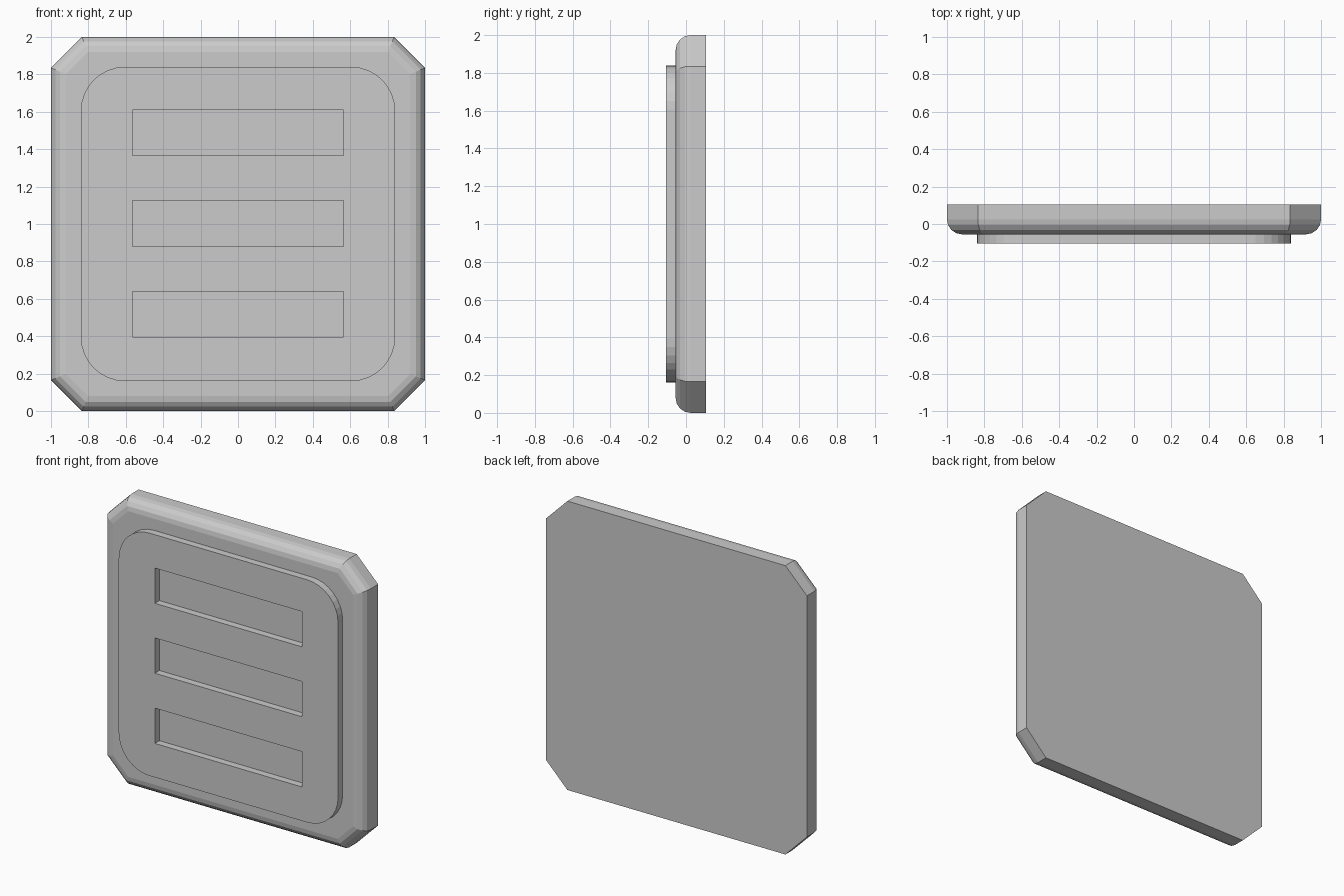
import bpy, bmesh
from math import sin, cos, pi
from mathutils import Vector

cube = bpy.data.objects.get("Cube")
if cube:
    bpy.data.objects.remove(cube, do_unlink=True)

FRONT, BACK = -0.055, 0.105      # base plate depth
PANEL_FRONT = -0.105

grey = bpy.data.materials.new("plain_grey")
GREY = (0.6, 0.6, 0.6, 1)
grey.use_nodes = True
grey.diffuse_color = GREY
for node in grey.node_tree.nodes:
    if node.type == 'BSDF_PRINCIPLED':
        node.inputs["Base Color"].default_value = GREY


def rounded_square(half, radius, steps):
    """Outline centred on the origin, with rounded (or cut, steps=1) corners."""
    points = []
    for corner, (sx, sz) in enumerate([(1, 1), (-1, 1), (-1, -1), (1, -1)]):
        for k in range(steps + 1):
            a = (corner + k / steps) * pi / 2
            points.append((sx * (half - radius) + radius * cos(a),
                           sz * (half - radius) + radius * sin(a)))
    return points


# Base plate: cut-corner square with a rounded front rim
bm = bmesh.new()
outline = rounded_square(1, 0.165, 1)
face = bm.faces.new([bm.verts.new((x, FRONT, z + 1)) for x, z in outline])
rim = list(face.edges)
grown = bmesh.ops.extrude_face_region(bm, geom=[face], use_keep_orig=True)
moved = [g for g in grown["geom"] if isinstance(g, bmesh.types.BMVert)]
bmesh.ops.translate(bm, verts=moved, vec=Vector((0, BACK - FRONT, 0)))
bmesh.ops.recalc_face_normals(bm, faces=bm.faces)
bmesh.ops.bevel(bm, geom=rim, offset=0.08, offset_type='OFFSET',
                segments=4, profile=0.5, affect='EDGES')
bmesh.ops.recalc_face_normals(bm, faces=bm.faces)
mesh = bpy.data.meshes.new("base_plate")
bm.to_mesh(mesh)
bm.free()
mesh.materials.append(grey)
base = bpy.data.objects.new("base_plate", mesh)
bpy.context.collection.objects.link(base)

# Raised panel: rounded square with three slots open to the base plate
curve = bpy.data.curves.new("slotted_panel", 'CURVE')
curve.dimensions = '2D'
curve.fill_mode = 'BOTH'


def add_outline(points):
    spline = curve.splines.new('POLY')
    spline.points.add(len(points) - 1)
    for p, (x, z) in zip(spline.points, points):
        p.co = (x, z, 0, 1)
    spline.use_cyclic_u = True


add_outline(rounded_square(0.84, 0.235, 8))
for z in (-0.483, 0.003, 0.487):
    add_outline([(sx * 0.563, z + sz * 0.122)
                 for sx, sz in [(-1, -1), (-1, 1), (1, 1), (1, -1)]])
curve.extrude = (FRONT + 0.004 - PANEL_FRONT) / 2
curve.materials.append(grey)
panel = bpy.data.objects.new("slotted_panel", curve)
panel.location = (0, PANEL_FRONT + curve.extrude, 1)
panel.rotation_euler = (pi / 2, 0, 0)
bpy.context.collection.objects.link(panel)

# Turn the panel into a plain flat-shaded mesh
bpy.ops.object.select_all(action='DESELECT')
panel.select_set(True)
bpy.context.view_layer.objects.active = panel
bpy.ops.object.convert(target='MESH')
bpy.ops.object.shade_flat()
